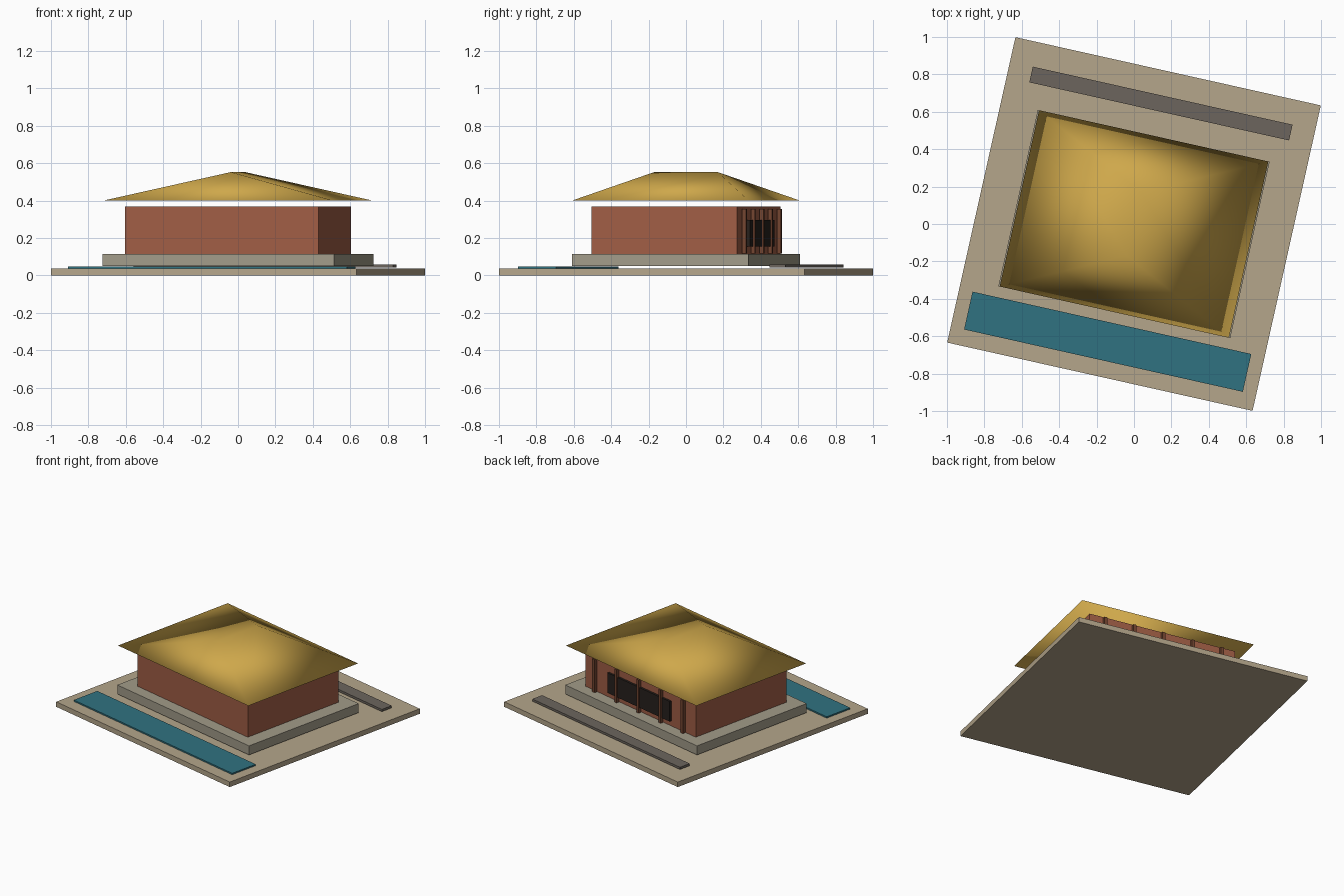
import bpy, math
from mathutils import Matrix

if "Cube" in bpy.data.objects:
    bpy.data.objects.remove(bpy.data.objects["Cube"])

TURN = Matrix.Rotation(math.radians(-12.6), 4, 'Z')   # whole site is turned


def material(name, rgb):
    m = bpy.data.materials.new(name)
    m.diffuse_color = (*rgb, 1)
    m.use_nodes = True
    m.node_tree.nodes["Principled BSDF"].inputs["Base Color"].default_value = m.diffuse_color
    return m


def part(name, verts, faces, mat):
    me = bpy.data.meshes.new(name)
    me.from_pydata(verts, [], faces)
    me.materials.append(mat)
    ob = bpy.data.objects.new(name, me)
    bpy.context.collection.objects.link(ob)
    ob.matrix_world = TURN
    return ob


def box(name, cx, cy, w, d, z0, z1, mat):
    x0, x1, y0, y1 = cx - w / 2, cx + w / 2, cy - d / 2, cy + d / 2
    v = [(x, y, z) for z in (z0, z1) for x, y in ((x0, y0), (x1, y0), (x1, y1), (x0, y1))]
    f = [(3, 2, 1, 0), (4, 5, 6, 7)] + [(i, (i + 1) % 4, (i + 1) % 4 + 4, i + 4) for i in range(4)]
    return part(name, v, f, mat)


sand = material("sand", (0.46, 0.38, 0.26))
stone = material("stone", (0.36, 0.33, 0.25))
brick = material("brick", (0.35, 0.11, 0.06))
gold = material("gold", (0.62, 0.39, 0.07))
water = material("water", (0.03, 0.17, 0.22))
paving = material("paving", (0.15, 0.13, 0.11))
timber = material("timber", (0.17, 0.06, 0.03))
dark = material("dark_glass", (0.02, 0.015, 0.012))

# site slab, plinth and hall
box("ground_slab", 0, 0, 1.673, 1.673, 0, 0.036, sand)
box("plinth", 0, 0, 1.27, 0.966, 0.05, 0.115, stone)
box("hall_walls", 0, 0, 1.062, 0.798, 0.115, 0.367, brick)

# pool in front, path behind
box("pool", 0, -0.645, 1.527, 0.207, 0.036, 0.046, water)
box("path", 0, 0.66, 1.423, 0.086, 0.041, 0.057, paving)

# rear screen and posts
box("window_screen", 0, 0.41, 0.6, 0.015, 0.153, 0.297, dark)
for i in range(5):
    box(f"post_{i + 1}", (i - 2) * 0.213, 0.416, 0.022, 0.022, 0.117, 0.355, timber)

# hipped roof: ridge across the short direction, closed underside, smooth
W, D, R = 0.628, 0.483, 0.174
roof = part("roof",
            [(-W, -D, 0.4), (W, -D, 0.4), (W, D, 0.4), (-W, D, 0.4), (0, -R, 0.552), (0, R, 0.552)],
            [(0, 1, 4), (1, 2, 5, 4), (2, 3, 5), (3, 0, 4, 5), (3, 1, 0), (3, 2, 1)], gold)
roof.data.polygons.foreach_set("use_smooth", [True] * len(roof.data.polygons))
